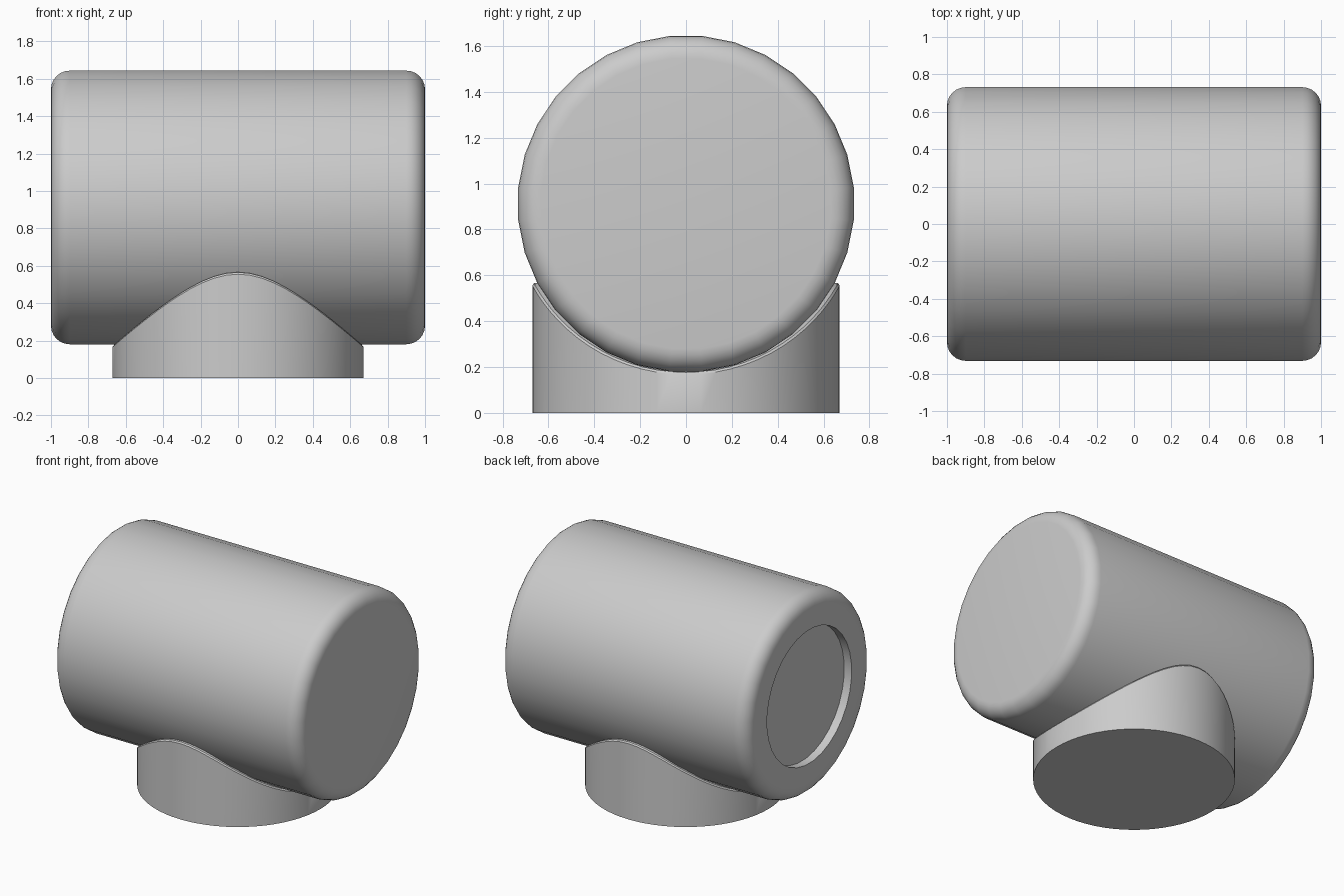
import bpy, bmesh
from math import sin, cos, pi, sqrt, radians
from mathutils import Matrix

cube = bpy.data.objects.get("Cube")
if cube:
    bpy.data.objects.remove(cube, do_unlink=True)

RADIUS, AXIS_Z, ROUND = 0.735, 0.912, 0.1
SIDES = 32

grey = bpy.data.materials.new("plain grey")
grey.use_nodes = True
grey.diffuse_color = (0.6, 0.6, 0.6, 1)
grey.node_tree.nodes["Principled BSDF"].inputs["Base Color"].default_value = (0.6, 0.6, 0.6, 1)


def make_object(name, bm):
    bmesh.ops.recalc_face_normals(bm, faces=bm.faces)
    mesh = bpy.data.meshes.new(name)
    bm.to_mesh(mesh)
    bm.free()
    mesh.materials.append(grey)
    obj = bpy.data.objects.new(name, mesh)
    bpy.context.collection.objects.link(obj)
    bpy.ops.object.select_all(action='DESELECT')
    obj.select_set(True)
    bpy.context.view_layer.objects.active = obj
    bpy.ops.object.shade_smooth_by_angle(angle=radians(35))
    return obj


def loft(bm, rings):
    """Bridge a list of vertex rings and cap both ends."""
    loops = [[bm.verts.new(p) for p in ring] for ring in rings]
    for a, b in zip(loops, loops[1:]):
        for i in range(len(a)):
            j = (i + 1) % len(a)
            bm.faces.new((a[i], a[j], b[j], b[i]))
    bm.faces.new(loops[0])
    bm.faces.new(loops[-1])


# Horizontal drum: rounded ends, shallow round recess in the -x end
arc = [(1 - ROUND + ROUND * cos(a), RADIUS - ROUND + ROUND * sin(a))
       for a in (i * pi / 12 for i in range(7))]
profile = [(-0.94, 0.49), (-1, 0.49)] + [(-x, r) for x, r in arc] + arc[::-1]
angles = [2 * pi * (i + 0.5) / SIDES for i in range(SIDES)]
bm = bmesh.new()
loft(bm, [[(x, r * cos(a), r * sin(a)) for a in angles] for x, r in profile])
bmesh.ops.transform(bm, matrix=Matrix.Translation((0, 0, AXIS_Z)), verts=bm.verts)
make_object("drum", bm)


# Round foot whose top is shaped into a saddle that cradles the drum
def saddle_ring(radius, lift):
    ring = []
    for i in range(2 * SIDES):
        a = pi * i / SIDES
        z = AXIS_Z - sqrt(RADIUS ** 2 - (0.648 * sin(a)) ** 2)
        ring.append((radius * cos(a), radius * sin(a), z + lift))
    return ring


bottom = [(x, y, 0) for x, y, z in saddle_ring(0.67, 0)]
bm = bmesh.new()
loft(bm, [bottom, saddle_ring(0.67, -0.01), saddle_ring(0.663, 0),
          saddle_ring(0.64, 0.002), saddle_ring(0.6, 0.02)])
make_object("foot", bm)
